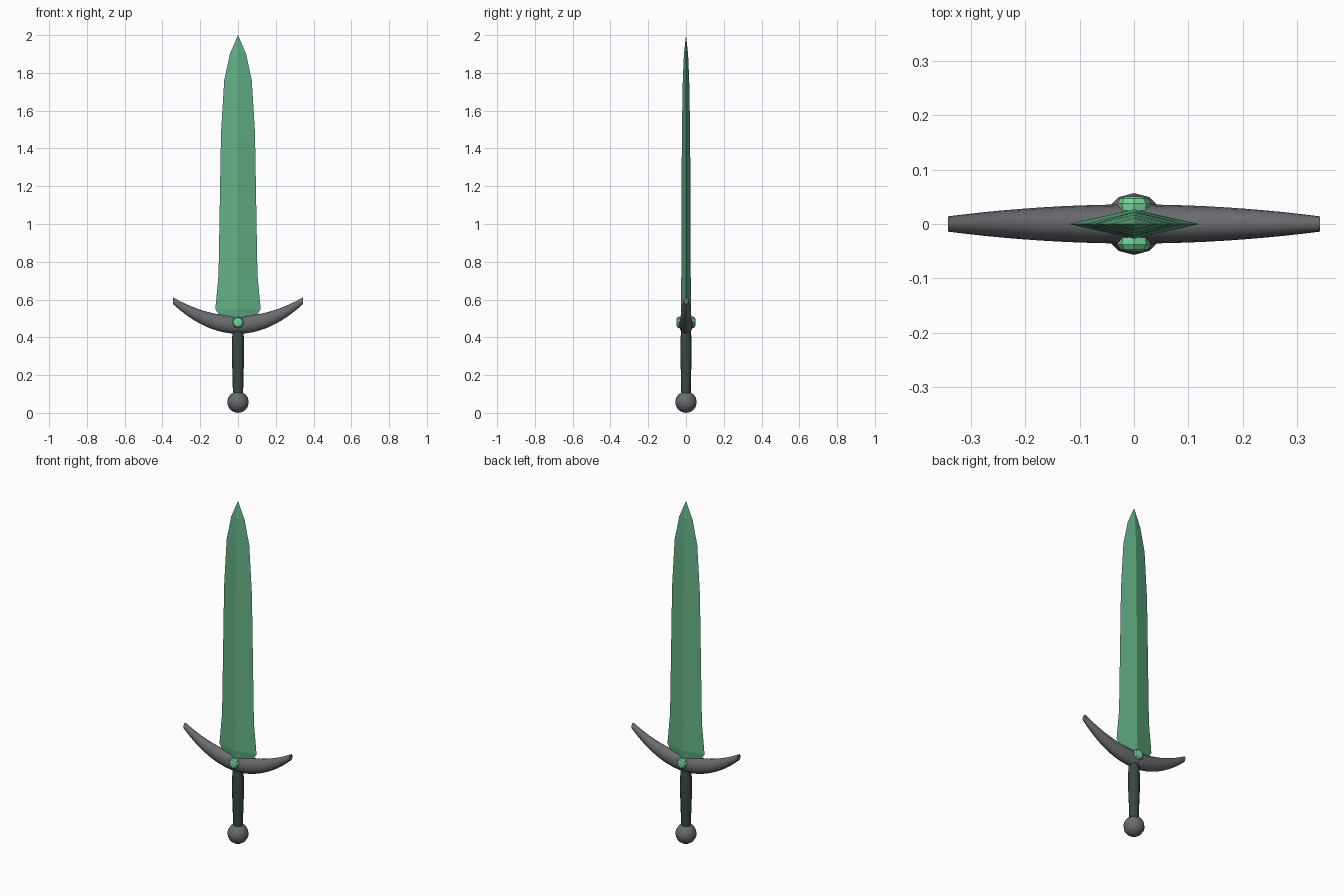
import bpy
import bmesh
from math import sin, cos, pi, radians
from mathutils import Matrix

cube = bpy.data.objects.get("Cube")
if cube:
    bpy.data.objects.remove(cube, do_unlink=True)


def material(name, rgb):
    m = bpy.data.materials.new(name)
    m.use_nodes = True
    color = (*rgb, 1.0)
    m.diffuse_color = color
    m.node_tree.nodes["Principled BSDF"].inputs["Base Color"].default_value = color
    return m


blade_green = material("blade green", (0.12, 0.43, 0.235))
gem_green = material("gem green", (0.18, 0.68, 0.33))
steel_gray = material("steel gray", (0.14, 0.147, 0.158))
grip_dark = material("dark green grip", (0.04, 0.068, 0.048))


def finish(bm, name, mat, smooth):
    """Turn a bmesh into a named, coloured object."""
    bmesh.ops.remove_doubles(bm, verts=bm.verts, dist=0.0001)
    bmesh.ops.recalc_face_normals(bm, faces=bm.faces)
    mesh = bpy.data.meshes.new(name)
    bm.to_mesh(mesh)
    bm.free()
    mesh.materials.append(mat)
    obj = bpy.data.objects.new(name, mesh)
    bpy.context.collection.objects.link(obj)
    if smooth:
        bpy.ops.object.select_all(action='DESELECT')
        obj.select_set(True)
        bpy.context.view_layer.objects.active = obj
        bpy.ops.object.shade_smooth_by_angle(angle=radians(45))
    return obj


def loft(name, rings, mat, smooth=False):
    """Skin a list of equal-length rings and cap both ends."""
    bm = bmesh.new()
    loops = [[bm.verts.new(p) for p in ring] for ring in rings]
    n = len(loops[0])
    for a, b in zip(loops, loops[1:]):
        for i in range(n):
            j = (i + 1) % n
            bm.faces.new((a[i], a[j], b[j], b[i]))
    bm.faces.new(loops[0])
    bm.faces.new(loops[-1])
    return finish(bm, name, mat, smooth)


def ring(n, a, b):
    """Points around an ellipse with half-sizes a and b."""
    return [(a * cos(2 * pi * i / n), b * sin(2 * pi * i / n)) for i in range(n)]


# Blade: diamond section, (height, half width, half thickness)
blade_profile = [(0.48, 0.08, 0.02), (0.518, 0.1, 0.023), (0.55, 0.12, 0.027),
                 (0.73, 0.103, 0.025), (1.48, 0.09, 0.022), (1.76, 0.073, 0.017),
                 (1.9, 0.043, 0.011), (2.0, 0.00002, 0.00002)]
loft("blade", [[(x, y, z) for x, y in ring(4, w, t)] for z, w, t in blade_profile],
     blade_green)

# Crossguard: upturned crescent, tapering to cut ends
guard_rings = []
steps = 20
for k in range(steps + 1):
    t = 2 * k / steps - 1
    centre = 0.466 + 0.127 * t * t
    section = ring(16, 0.036 - 0.022 * t * t, 0.047 - 0.029 * t * t)
    guard_rings.append([(0.343 * t, y, centre + z) for y, z in section])
loft("crossguard", guard_rings, steel_gray, smooth=True)

# Grip: slightly swollen handle
grip_profile = [(0.09, 0.027), (0.2, 0.029), (0.3, 0.033), (0.37, 0.033), (0.44, 0.028)]
loft("grip", [[(x, y, z) for x, y in ring(12, r, r * 0.92)] for z, r in grip_profile],
     grip_dark, smooth=True)

# Pommel ball
bm = bmesh.new()
bmesh.ops.create_uvsphere(bm, u_segments=12, v_segments=8, radius=0.057,
                          matrix=Matrix.Translation((0, 0, 0.057)))
finish(bm, "pommel", steel_gray, True)

# Faceted gem on each face of the guard
for label, side in (("front", -1), ("back", 1)):
    gem_profile = [(0.025, 0.03), (0.038, 0.031), (0.047, 0.025), (0.051, 0.014)]
    loft(label + "_gem",
         [[(x, side * y, 0.479 + z) for x, z in ring(8, r, r)] for y, r in gem_profile],
         gem_green)
